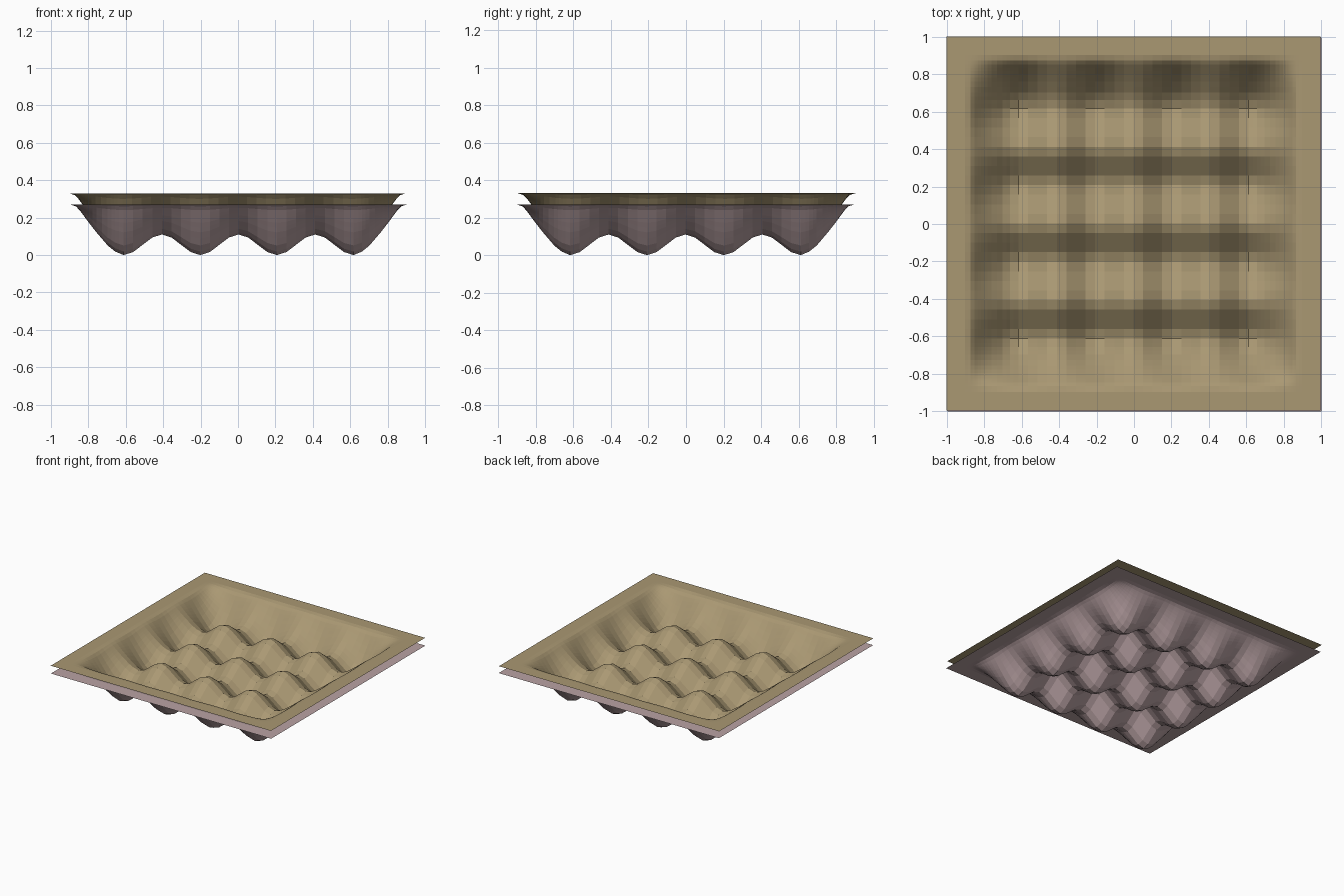
import bpy, bmesh, math

if "Cube" in bpy.data.objects:
    bpy.data.objects.remove(bpy.data.objects["Cube"])

PITCH = 0.41          # cup spacing
DEPTH = 0.27          # rim height above the cup bottoms
RIDGE = 0.11          # height of the saddles between cups
OUTER = 1.5 * PITCH   # centre line of the outermost cups

# wall falloff: distance from centre -> share of full depth
WALL = [(0.615, 1.0), (0.66, 0.93), (0.70, 0.81), (0.76, 0.55),
        (0.80, 0.36), (0.83, 0.21), (0.85, 0.11), (0.87, 0.035), (0.90, 0.0)]


def wall(d):
    d = abs(d)
    if d <= WALL[0][0]:
        return 1.0
    for (a, u), (b, v) in zip(WALL, WALL[1:]):
        if d <= b:
            return u + (v - u) * (d - a) / (b - a)
    return 0.0


def ridge(d):
    if abs(d) >= OUTER:
        return 0.0
    return RIDGE * 0.5 * (1 + math.cos(2 * math.pi * d / PITCH))


def height(x, y):
    return DEPTH - (DEPTH - ridge(x) - ridge(y)) * wall(x) * wall(y)


# grid lines: even steps over the cups, finer steps up the wall
half = [i * PITCH / 8 for i in range(1, 13)]
half += [0.64, 0.66, 0.68, 0.70, 0.73, 0.76, 0.78, 0.80,
         0.815, 0.83, 0.84, 0.85, 0.86, 0.87, 0.885, 0.90, 1.0]
LINES = [-v for v in reversed(half)] + [0.0] + half


def material(name, rgb):
    m = bpy.data.materials.new(name)
    m.diffuse_color = (*rgb, 1)
    m.use_nodes = True
    m.node_tree.nodes["Principled BSDF"].inputs["Base Color"].default_value = m.diffuse_color
    return m


def sheet(name, lift, shift, mat):
    bm = bmesh.new()
    rows = [[bm.verts.new((x, y, height(x, y))) for x in LINES] for y in LINES]
    for r0, r1 in zip(rows, rows[1:]):
        for i in range(len(LINES) - 1):
            bm.faces.new((r0[i], r0[i + 1], r1[i + 1], r1[i]))
    me = bpy.data.meshes.new(name)
    bm.to_mesh(me)
    bm.free()
    me.materials.append(mat)
    ob = bpy.data.objects.new(name, me)
    ob.location = (-shift, shift, lift)
    bpy.context.collection.objects.link(ob)
    return ob


# two nested open sheets of the egg tray
sheet("lower_tray_sheet", 0.0, -0.003, material("mauve grey", (0.485, 0.361, 0.371)))
sheet("upper_tray_sheet", 0.06, 0.003, material("tan", (0.40, 0.314, 0.171)))
